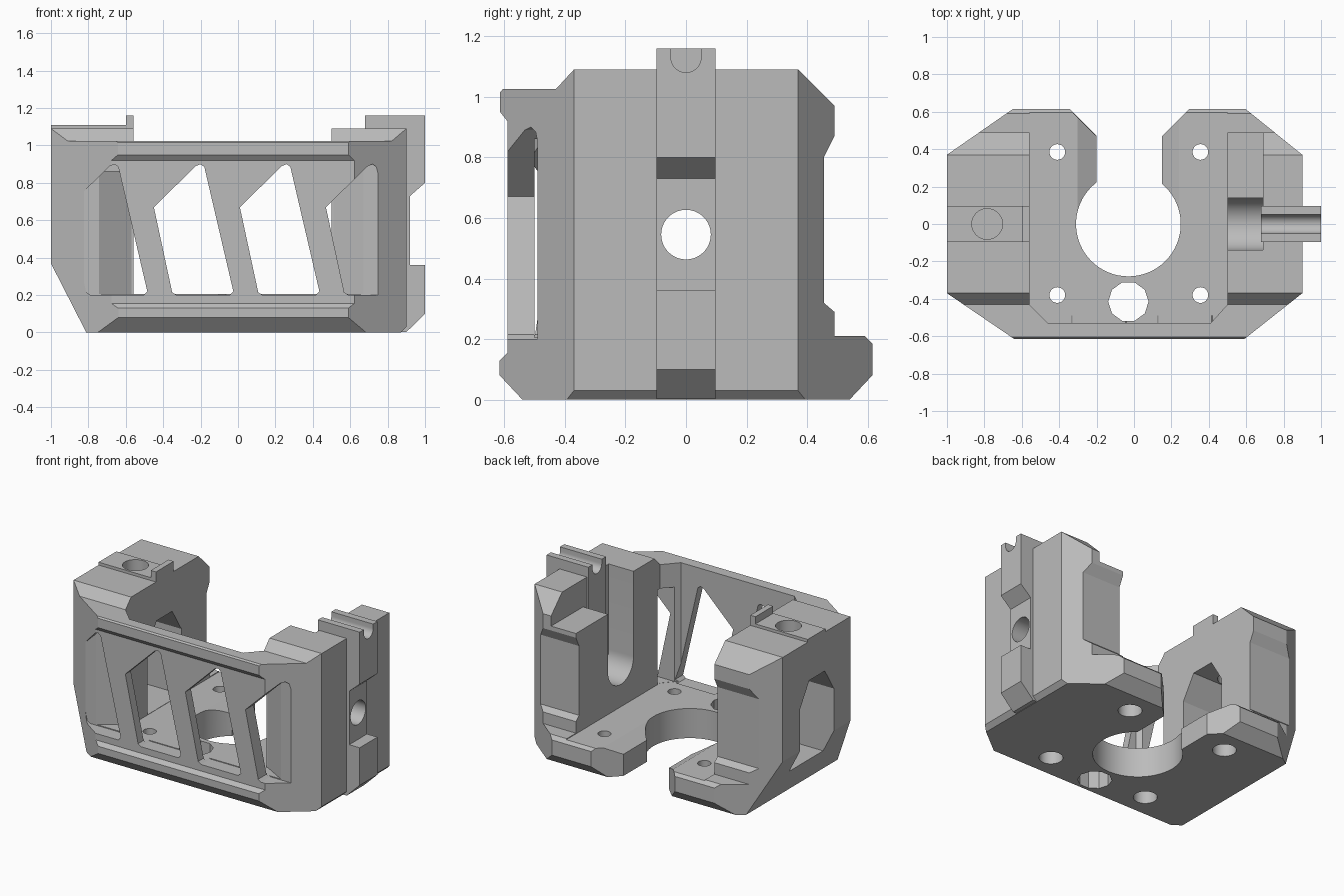
import bpy, bmesh, math
from mathutils import Vector

cube = bpy.data.objects.get("Cube")
if cube:
    bpy.data.objects.remove(cube, do_unlink=True)

# Single satin grey material
grey = bpy.data.materials.new("mid grey")
grey.use_nodes = True
colour = (0.5, 0.5, 0.5, 1)
grey.diffuse_color = colour
grey.node_tree.nodes["Principled BSDF"].inputs["Base Color"].default_value = colour


def place(axis, u, v, w):
    """Put a profile point (u, v) at depth w along the named axis."""
    return {"x": (w, u, v), "y": (u, w, v), "z": (u, v, w)}[axis]


def prism(name, pts, axis, lo, hi):
    """Extrude a closed profile along an axis."""
    bm = bmesh.new()
    face = bm.faces.new([bm.verts.new(place(axis, u, v, lo)) for u, v in pts])
    moved = bmesh.ops.extrude_face_region(bm, geom=[face])["geom"]
    shift = Vector(place(axis, 0, 0, hi - lo))
    bmesh.ops.translate(bm, vec=shift, verts=[e for e in moved if isinstance(e, bmesh.types.BMVert)])
    bmesh.ops.recalc_face_normals(bm, faces=bm.faces)
    mesh = bpy.data.meshes.new(name)
    bm.to_mesh(mesh)
    bm.free()
    mesh.materials.append(grey)
    obj = bpy.data.objects.new(name, mesh)
    bpy.context.collection.objects.link(obj)
    return obj


def arc(u, v, r, start=0, end=360, n=40):
    """Points on a circle or arc; a full circle leaves out its last point."""
    steps = n if end - start == 360 else n - 1
    angles = [math.radians(start + (end - start) * i / steps) for i in range(n)]
    return [(u + r * math.cos(a), v + r * math.sin(a)) for a in angles]


def box(u0, u1, v0, v1):
    return [(u0, v0), (u1, v0), (u1, v1), (u0, v1)]


def boolean(obj, kind, pts, axis, lo, hi):
    """Combine an object with a temporary prism."""
    cutter = prism("cutter", pts, axis, lo, hi)
    cutter.hide_render = True
    mod = obj.modifiers.new("cut", "BOOLEAN")
    mod.operation, mod.solver, mod.object = kind, "EXACT", cutter
    bpy.context.view_layer.update()
    result = bpy.data.meshes.new_from_object(obj.evaluated_get(bpy.context.evaluated_depsgraph_get()))
    obj.modifiers.clear()
    obj.data = result
    bpy.data.objects.remove(cutter, do_unlink=True)


def cut(obj, *args):
    boolean(obj, "DIFFERENCE", *args)


# Body: plan outline trimmed by a side and a front profile
plan = [(-1, -0.37), (-0.64, -0.615), (0.59, -0.615), (0.9, -0.37),
        (0.9, 0.37), (0.59, 0.62), (-0.64, 0.62), (-1, 0.37)]
side = [(-0.54, 0), (-0.615, 0.08), (-0.615, 0.13), (-0.59, 0.155), (-0.59, 0.92),
        (-0.614, 0.95), (-0.614, 1.015), (-0.605, 1.025), (-0.43, 1.025), (-0.37, 1.09),
        (0.37, 1.09), (0.49, 0.97), (0.49, 0.87), (0.455, 0.8), (0.455, 0.32),
        (0.49, 0.29), (0.49, 0.21), (0.59, 0.21), (0.615, 0.185), (0.615, 0.08), (0.54, 0)]
front = [(-0.76, -0.1), (0.77, -0.1), (1, 0.13), (1, 1.3), (-1.2, 1.3), (-1.2, 0.76)]
body = prism("bracket_body", plan, "z", -0.2, 1.4)
boolean(body, "INTERSECT", side, "x", -1.3, 1.3)
boolean(body, "INTERSECT", front, "y", -0.8, 0.8)

# Open interior between the two towers
cut(body, [(-0.56, -0.43), (-0.46, -0.53), (0.41, -0.53), (0.5, -0.43), (0.5, 0.8), (-0.56, 0.8)],
    "z", 0.205, 1.5)

# Slanted windows in the front wall, wrapping onto the corners
window = [(-0.45, 0.67), (-0.225, 0.89), (-0.2, 0.9), (-0.18, 0.885),
          (-0.025, 0.22), (-0.045, 0.2), (-0.33, 0.2), (-0.352, 0.215)]
for i in range(-1, 3):
    cut(body, [(x + 0.46 * i, z) for x, z in window], "y", -0.8, -0.49)

# Relief behind the outer windows
cut(body, [(-0.76, -0.5), (-0.45, -0.5), (-0.45, -0.38), (-0.57, -0.38)], "z", 0.206, 0.86)
cut(body, [(0.69, -0.5), (0.4, -0.5), (0.4, -0.4), (0.51, -0.4)], "z", 0.206, 0.86)

# Round throat, flared slot and its bevelled top edge
cut(body, arc(-0.03, 0, 0.28, n=64), "z", -0.3, 0.6)
cut(body, [(-0.2, 0), (0.15, 0), (0.15, 0.47), (0.35, 0.67), (-0.4, 0.67), (-0.2, 0.47)],
    "z", -0.3, 0.6)
cut(body, [(-0.31, 0.21), (-0.2, 0.15), (0.15, 0.15), (0.25, 0.21), (0.25, 0.4), (-0.31, 0.4)],
    "y", 0, 0.8)

# Base holes: four counterbored screws and one faceted opening
for x in (-0.41, 0.355):
    for y in (-0.38, 0.385):
        cut(body, arc(x, y, 0.042, n=24), "z", -0.1, 0.4)
        cut(body, arc(x, y, 0.075, n=24), "z", -0.1, 0.1)
cut(body, arc(-0.03, -0.415, 0.108, n=10), "z", -0.1, 0.4)

# Arched passage through the right tower
cut(body, [(-0.19, 0.207), (0.18, 0.207), (0.18, 0.66), (0.08, 0.82), (-0.09, 0.82), (-0.19, 0.66)],
    "x", -1.2, -0.5)

# Round-bottomed channel and lowered shelf in the left tower
channel = arc(0, 0.5, 0.14, 180, 360, 24) + [(0.14, 1.4), (-0.14, 1.4)]
cut(body, channel, "x", 0.4, 0.69)
cut(body, box(0.1, 0.6, 0.9, 1.4), "x", 0.4, 0.69)

# Left rail with its grip notch
rail = prism("left_rail", [(0.68, 1.16), (1, 1.16), (1, 0.8), (0.92, 0.73), (0.92, 0.36),
                           (1, 0.36), (1, 0.1), (0.9, 0.002), (0.68, 0.002)], "y", -0.097, 0.097)
groove = arc(0, 1.13, 0.05, 180, 360, 20) + [(0.05, 1.3), (-0.05, 1.3)]
for part in (body, rail):
    cut(part, groove, "x", 0.6, 1.1)
    cut(part, arc(0, 0.545, 0.082, n=40), "x", 0.6, 1.1)

# Right pad with an upright lip
pad = prism("right_pad", [(-1, 1.05), (-0.56, 1.05), (-0.56, 1.16), (-0.6, 1.16),
                          (-0.6, 1.11), (-1, 1.11)], "y", -0.097, 0.097)
for part in (body, pad):
    cut(part, arc(-0.785, 0, 0.082, n=40), "z", 0.7, 1.3)

# Smooth the bores, keep every chamfer crisp
for part in (body, rail, pad):
    bpy.ops.object.select_all(action="DESELECT")
    part.select_set(True)
    bpy.context.view_layer.objects.active = part
    bpy.ops.object.shade_smooth_by_angle(angle=math.radians(20))
